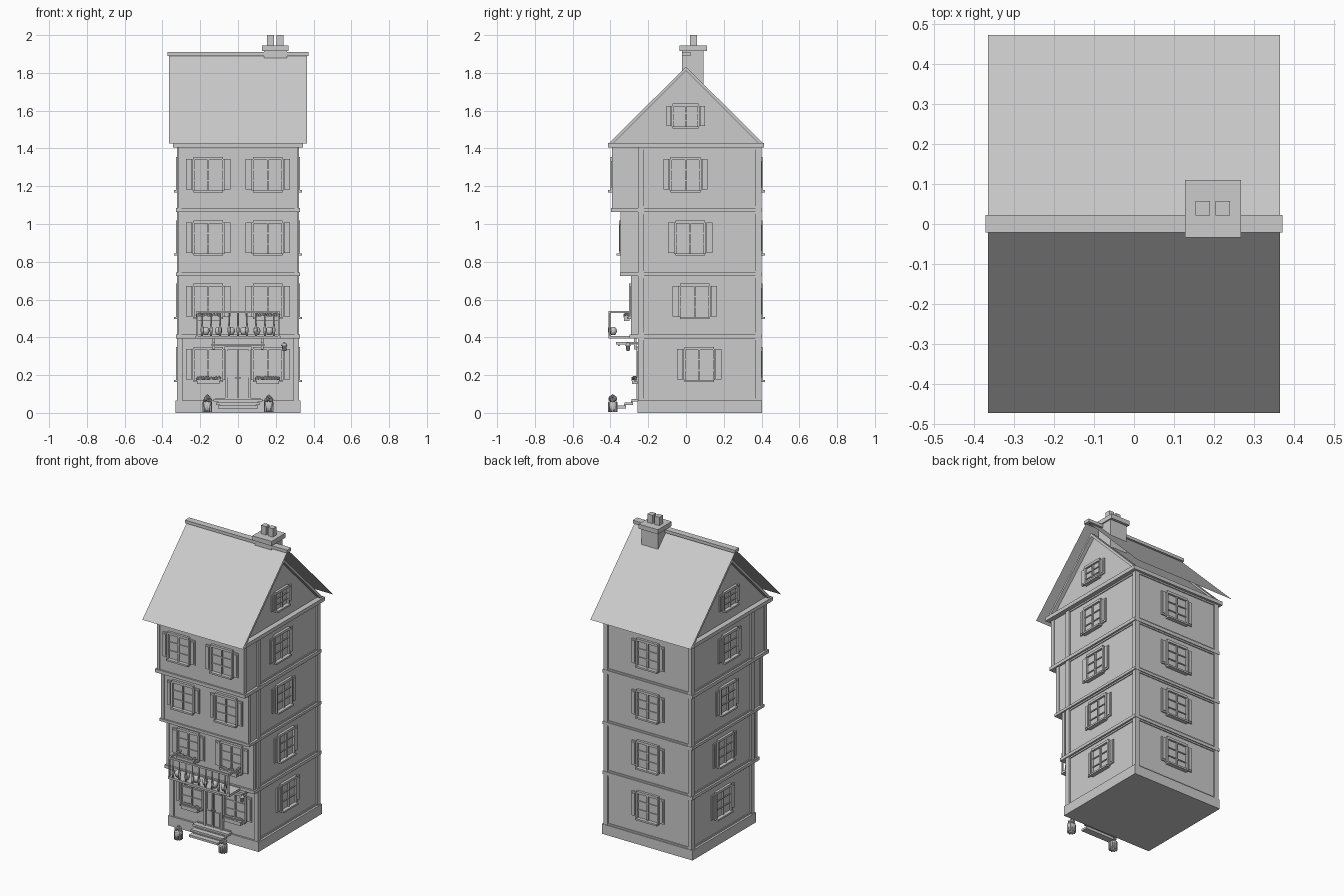
import bpy, bmesh, math, random
from mathutils import Matrix, Vector

random.seed(3)


def finish(name, bm, mat=None, smooth=False):
    if mat is not None:
        bm.transform(mat)
    me = bpy.data.meshes.new(name)
    bm.to_mesh(me)
    bm.free()
    ob = bpy.data.objects.new(name, me)
    bpy.context.collection.objects.link(ob)
    if smooth:
        for p in me.polygons:
            p.use_smooth = True
    return ob


def add_box(bm, x0, x1, y0, y1, z0, z1):
    m = Matrix.Translation(((x0 + x1) / 2, (y0 + y1) / 2, (z0 + z1) / 2))
    bmesh.ops.create_cube(bm, size=1, matrix=m @ Matrix.Diagonal((x1 - x0, y1 - y0, z1 - z0, 1)))


def boxes(name, *dims, mat=None):
    bm = bmesh.new()
    for d in dims:
        add_box(bm, *d)
    return finish(name, bm, mat)


def prism(name, profile, x0, x1):
    """Extrude a (y, z) outline along x."""
    bm = bmesh.new()
    f = bm.faces.new([bm.verts.new((x0, y, z)) for y, z in profile])
    r = bmesh.ops.extrude_face_region(bm, geom=[f])
    bmesh.ops.translate(bm, vec=(x1 - x0, 0, 0), verts=[v for v in r['geom'] if isinstance(v, bmesh.types.BMVert)])
    bmesh.ops.recalc_face_normals(bm, faces=bm.faces)
    return finish(name, bm)


def lathe(name, profile, loc, n=12):
    bm = bmesh.new()
    vs = [bm.verts.new((r, 0, z)) for r, z in profile]
    es = [bm.edges.new(p) for p in zip(vs, vs[1:])]
    bmesh.ops.spin(bm, geom=vs + es, cent=(0, 0, 0), axis=(0, 0, 1), angle=2 * math.pi, steps=n)
    bmesh.ops.remove_doubles(bm, verts=bm.verts, dist=1e-5)
    bmesh.ops.recalc_face_normals(bm, faces=bm.faces)
    return finish(name, bm, Matrix.Translation(loc), True)


def foliage(name, spots, r):
    bm = bmesh.new()
    for p in spots:
        q = r * random.uniform(0.8, 1.15)
        bmesh.ops.create_icosphere(bm, subdivisions=1, radius=q, matrix=Matrix.Translation(p))
    return finish(name, bm)


# placement of a wall-mounted part: local -y is "outwards"
def place(x, y, z, deg=0):
    return Matrix.Translation((x, y, z)) @ Matrix.Rotation(math.radians(deg), 4, 'Z')


def window(name, mat, w=0.235, h=0.175):
    """Shuttered window; z = 0 is the sill underside."""
    a, c = w / 2, w / 3
    parts = [(-c, c, -0.027, 0, 0, 0.011),                      # sill
             (-c, c, -0.016, 0, h - 0.004, h + 0.012),          # raised head
             (-c, c, -0.003, 0, 0.01, h),                       # glass
             (-0.004, 0.004, -0.013, 0, 0.01, h)]               # centre mullion
    for s in (-1, 1):
        parts.append((s * c - 0.006, s * c + 0.006, -0.016, 0, 0.01, h))
        lo, hi = sorted((s * (c + 0.008), s * a))
        parts.append((lo, hi, -0.008, 0, 0.014, h))             # shutter board
        parts.append((lo + 0.006, hi - 0.006, -0.012, 0, 0.024, h - 0.01))
    for k in (0.36, 0.68):
        parts.append((-c, c, -0.009, 0, h * k - 0.003, h * k + 0.003))
    boxes(name, *parts, mat=mat)


# main walls, plinth, corner posts
boxes("main_walls", (-0.31, 0.31, -0.245, 0.39, 0.0, 1.41))
boxes("plinth", (-0.33, 0.33, -0.257, 0.403, 0.0, 0.065))
boxes("corner_posts", *[(min(s * 0.293, s * 0.322), max(s * 0.293, s * 0.322), y, y + 0.032, 0.065, 1.41)
                        for s in (-1, 1) for y in (-0.254, 0.368)])
# floor bands; each upper storey steps further out at the front
storeys = [(0.395, 0.415, -0.298, -0.285, 0.725), (0.725, 0.742, -0.35, -0.34, 1.065),
           (1.063, 1.085, -0.396, -0.385, 1.41)]
for i, (z0, z1, yb, yf, top) in enumerate(storeys):
    boxes(f"floor_band_{i+2}", (-0.328, 0.328, yb, 0.402, z0, z1))
    boxes(f"jetty_{i+2}", (-0.312, 0.312, yf, -0.24, z1, top))
    boxes(f"jetty_posts_{i+2}", *[(x, x + 0.02, yf - 0.006, yf + 0.02, z1, top) for x in (-0.318, 0.298)])
# slim frames round the recessed side and back panels
for i, (z0, z1) in enumerate([(0.065, 0.395), (0.415, 0.725), (0.742, 1.063), (1.085, 1.405)]):
    for s in (-1, 1):
        x0, x1 = sorted((s * 0.305, s * 0.316))
        boxes(f"side_panel_frame_{i}", (x0, x1, -0.222, 0.37, z0, z0 + 0.01), (x0, x1, -0.222, 0.37, z1 - 0.01, z1))
    boxes(f"back_panel_frame_{i}", (-0.3, 0.3, 0.385, 0.396, z0, z0 + 0.01), (-0.3, 0.3, 0.385, 0.396, z1 - 0.01, z1))

# cornice, gables, roof
boxes("cornice", (-0.345, 0.345, -0.412, 0.412, 1.405, 1.43))
prism("gable_block", [(-0.395, 1.425), (0.395, 1.425), (0, 1.82)], -0.31, 0.31)
for s in (-1, 1):
    for t in (-1, 1):
        prism("gable_rake_trim", [(t * 0.41, 1.425), (0, 1.833), (0, 1.812), (t * 0.387, 1.425)],
              min(s * 0.3, s * 0.335), max(s * 0.3, s * 0.335))
    bm = bmesh.new()
    pts = [(-0.366, s * 0.473, 1.427), (0.366, s * 0.473, 1.427), (0.366, 0, 1.9), (-0.366, 0, 1.9)]
    f = bm.faces.new([bm.verts.new(p) for p in pts])
    f.normal_update()
    if f.normal.z < 0:
        f.normal_flip()
    finish("roof_slope", bm)
boxes("ridge_cap", (-0.372, 0.372, -0.021, 0.023, 1.89, 1.91))

# chimney
boxes("chimney_stack", (0.138, 0.26, -0.02, 0.093, 1.72, 1.915))
boxes("chimney_cap", (0.128, 0.268, -0.034, 0.11, 1.915, 1.945))
boxes("chimney_pots", *[(x, x + 0.036, 0.021, 0.058, 1.945, 2.0) for x in (0.154, 0.204)])

# windows
sills = (0.163, 0.497, 0.832, 1.168)
fronts = (-0.245, -0.285, -0.34, -0.385)
for i, z in enumerate(sills):
    for s in (-1, 1):
        window(f"front_window_{i+1}", place(s * 0.157, fronts[i], z))
        window(f"side_window_{i+1}", place(s * 0.312, 0.07 - 0.0242 * i, z, s * 90))
    window(f"back_window_{i+1}", place(0, 0.39, z, 180))
for s in (-1, 1):
    window("attic_window", place(s * 0.312, -0.002, 1.505, s * 90), 0.205, 0.12)

# front door: frame, two leaves with panels, knobs
door = [(-0.068, -0.054, -0.262, -0.24, 0.065, 0.345), (0.054, 0.068, -0.262, -0.24, 0.065, 0.345),
        (-0.072, 0.072, -0.264, -0.24, 0.335, 0.352), (-0.003, 0.003, -0.258, -0.24, 0.065, 0.335),
        (-0.054, 0.054, -0.25, -0.24, 0.065, 0.335)]
for x in (-0.028, 0.028):
    for z0, z1 in ((0.085, 0.175), (0.195, 0.315)):
        door.append((x - 0.017, x + 0.017, -0.255, -0.24, z0, z1))
    door.append((x * 0.35 - 0.003, x * 0.35 + 0.003, -0.264, -0.25, 0.18, 0.19))
boxes("front_door", *door)

# entrance steps, thin stacked treads
for i in range(3):
    w, z, y = 0.105 + 0.012 * i, 0.024 + 0.018 * i, -0.362 + 0.037 * i
    boxes(f"step_{i+1}", (-w, w, y, y + 0.045, z, z + 0.014))
    boxes(f"step_riser_{i+1}", (-w + 0.01, w - 0.01, y + 0.033, y + 0.043, z, z + 0.02))

# balcony deck, brackets, rail and balusters
boxes("balcony_deck", (-0.225, 0.225, -0.41, -0.28, 0.393, 0.408))
boxes("balcony_under_beam", (-0.14, 0.14, -0.36, -0.35, 0.355, 0.366))
for x in (-0.128, 0.128):
    boxes("balcony_bracket", (x - 0.006, x + 0.006, -0.37, -0.24, 0.362, 0.374),
          (x - 0.006, x + 0.006, -0.275, -0.262, 0.335, 0.395))
boxes("balcony_rail", (-0.22, 0.22, -0.411, -0.401, 0.528, 0.54),
      (-0.22, -0.21, -0.405, -0.285, 0.528, 0.54), (0.21, 0.22, -0.405, -0.285, 0.528, 0.54),
      *[(x - 0.004, x + 0.004, -0.41, -0.402, 0.408, 0.53) for x in (-0.216, 0.216)])
for i in range(9):
    x = -0.19 + i * 0.0475
    lathe("baluster", [(0, 0.408), (0.005, 0.408), (0.008, 0.44), (0.004, 0.475), (0.004, 0.528), (0, 0.528)],
          (x, -0.405, 0), 8)
for x in (-0.17, -0.103, -0.035, 0.03, 0.1, 0.167):
    lathe("balcony_pot", [(0, 0), (0.01, 0), (0.019, 0.018), (0.017, 0.034), (0.009, 0.042), (0, 0.042)],
          (x, -0.385, 0.412), 12)

# window boxes with flowers, on the first two storeys
for s in (-1, 1):
    for y, z in ((-0.272, 0.152), (-0.314, 0.487)):
        cx = s * 0.157
        boxes("flower_box", (cx - 0.06, cx + 0.06, y - 0.014, y + 0.015, z, z + 0.022),
              (cx - 0.065, cx + 0.065, y - 0.017, y + 0.018, z + 0.018, z + 0.026))
        foliage("flowers", [(cx - 0.056 + 0.014 * k, y + random.uniform(-0.008, 0.008), z + 0.031) for k in range(9)], 0.011)
    # ribbed tubs with shrubs beside the steps
    tx = s * 0.163
    lathe("plant_tub", [(0, 0.005), (0.02, 0.005), (0.026, 0.055), (0.022, 0.06), (0, 0.06)], (tx, -0.388, 0), 12)
    boxes("tub_staves", *[(tx + 0.023 * math.cos(a) - 0.003, tx + 0.023 * math.cos(a) + 0.003,
                           -0.388 + 0.023 * math.sin(a) - 0.003, -0.388 + 0.023 * math.sin(a) + 0.003, 0.005, 0.058)
                          for a in [k * math.pi / 5 for k in range(10)]])
    foliage("shrub", [(tx + 0.013 * math.cos(k * 1.05), -0.388 + 0.013 * math.sin(k * 1.05), 0.068 + 0.006 * (k % 3))
                      for k in range(7)] + [(tx, -0.388, 0.088)], 0.012)

# hanging lantern on its arm
boxes("lantern_arm", (0.242, 0.249, -0.315, -0.24, 0.368, 0.376))
lathe("lantern", [(0, 0.328), (0.01, 0.328), (0.013, 0.355), (0.018, 0.357), (0.005, 0.372), (0, 0.372)],
      (0.2455, -0.307, 0), 6)
